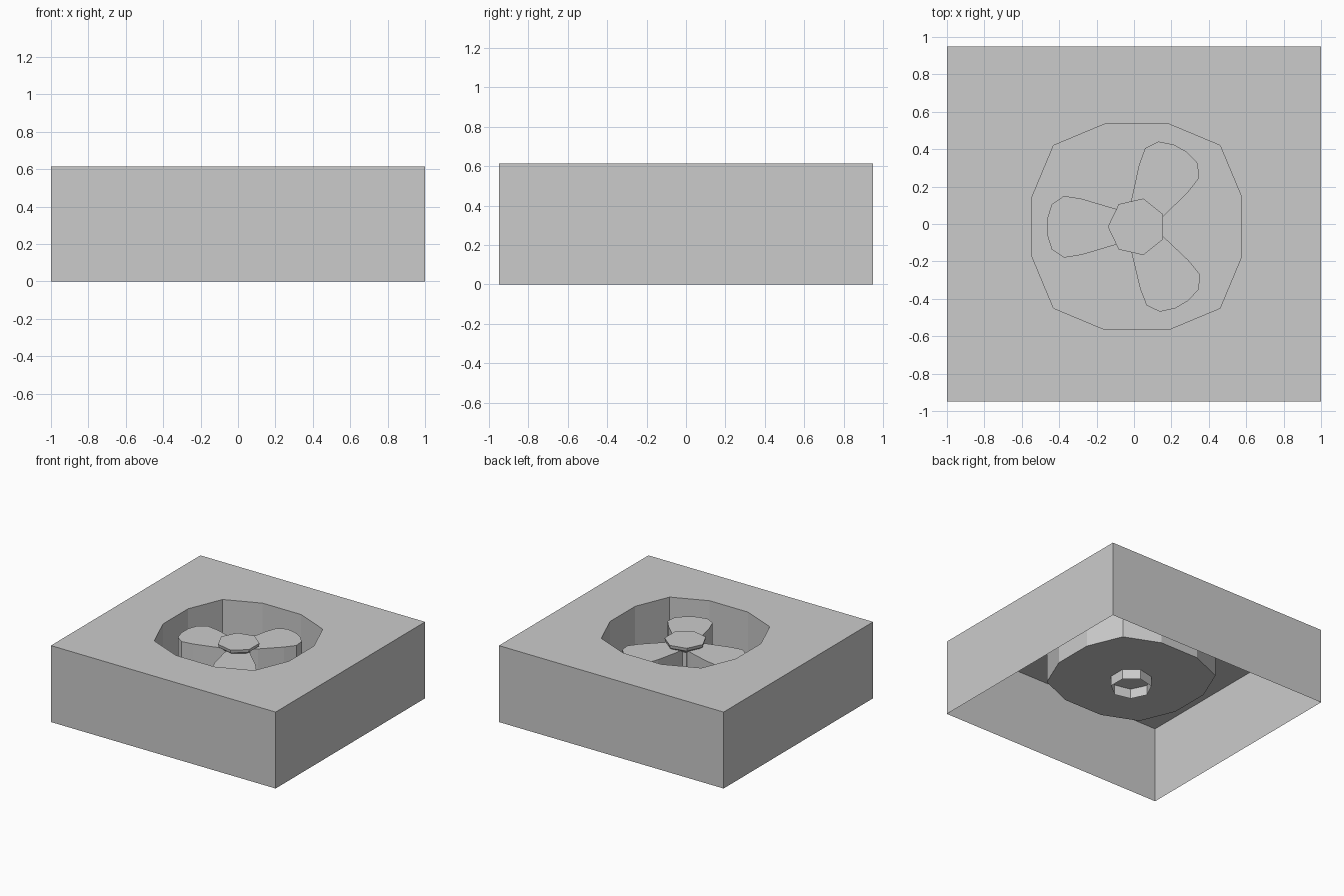
import bpy, bmesh
from math import cos, sin, radians, tau

if "Cube" in bpy.data.objects:
    bpy.data.objects.remove(bpy.data.objects["Cube"])

HEIGHT, FLOOR = 0.615, 0.25
CX, CY = 0.015, -0.015          # axis of the well and rotor

grey = bpy.data.materials.new("light grey")
grey.use_nodes = True
colour = (0.6, 0.6, 0.6, 1)
grey.diffuse_color = colour
grey.node_tree.nodes["Principled BSDF"].inputs["Base Color"].default_value = colour


def finish(name, bm):
    mesh = bpy.data.meshes.new(name)
    bm.to_mesh(mesh)
    bm.free()
    mesh.materials.append(grey)
    obj = bpy.data.objects.new(name, mesh)
    bpy.context.collection.objects.link(obj)
    return obj


def loft(name, sections, bottom=True, top=True):
    """Join (outline, z) sections with flat side faces and optional caps."""
    bm = bmesh.new()
    rings = [[bm.verts.new((x, y, z)) for x, y in pts] for pts, z in sections]
    for low, high in zip(rings, rings[1:]):
        for i in range(len(low)):
            j = (i + 1) % len(low)
            bm.faces.new((low[i], low[j], high[j], high[i]))
    if bottom:
        bm.faces.new(rings[0][::-1])
    if top:
        bm.faces.new(rings[-1])
    return finish(name, bm)


def polygon(radius, sides=7):
    return [(CX + radius * cos(tau * (i / sides + 0.5)),
             CY + radius * sin(tau * (i / sides + 0.5))) for i in range(sides)]


def place(points, angle):
    c, s = cos(radians(angle)), sin(radians(angle))
    return [(CX + x * c - y * s, CY + x * s + y * c) for x, y in points]


# Twelve-sided well outline, mirrored from one quarter
quarter = [(0.56, 0.16), (0.445, 0.435), (0.17, 0.55)]
half = quarter + [(-x, y) for x, y in reversed(quarter)]
well = place(half + [(x, -y) for x, y in reversed(half)], 0)
box = [(-1, -0.95), (1, -0.95), (1, 0.95), (-1, 0.95)]

# Outer walls, open underneath
loft("housing_walls", [(box, 0), (box, HEIGHT)], bottom=False, top=False)

# Top plate with the well opening
bm = bmesh.new()
edges = []
for outline in (box, well):
    ring = [bm.verts.new((x, y, HEIGHT)) for x, y in outline]
    edges += [bm.edges.new((ring[i - 1], ring[i])) for i in range(len(ring))]
bmesh.ops.triangle_fill(bm, edges=edges, use_beauty=True, normal=(0, 0, 1))
bmesh.ops.dissolve_limit(bm, angle_limit=0.01, verts=bm.verts, edges=bm.edges)
finish("top_plate", bm)

# Well walls facing inwards, and the well floor
loft("well", [(well[::-1], FLOOR), (well[::-1], HEIGHT)], bottom=True, top=False)

# Rotor hub: a stem with a flared cap, and an open collar under the floor
loft("hub", [(polygon(0.1), FLOOR), (polygon(0.1), 0.5),
             (polygon(0.15), 0.535), (polygon(0.155), 0.56)], bottom=False)
loft("lower_collar", [(polygon(0.152), 0.17), (polygon(0.152), FLOOR)],
     bottom=False, top=False)

# Three rounded blades
side = [(0.05, -0.065), (0.11, -0.095), (0.295, -0.15), (0.39, -0.165),
        (0.455, -0.12), (0.48, -0.04)]
blade = side + [(x, -y) for x, y in reversed(side)]
for i, angle in enumerate((180, 61, -60)):
    outline = place(blade, angle)
    loft(f"blade_{i + 1}", [(outline, FLOOR), (outline, 0.52)], bottom=False)
